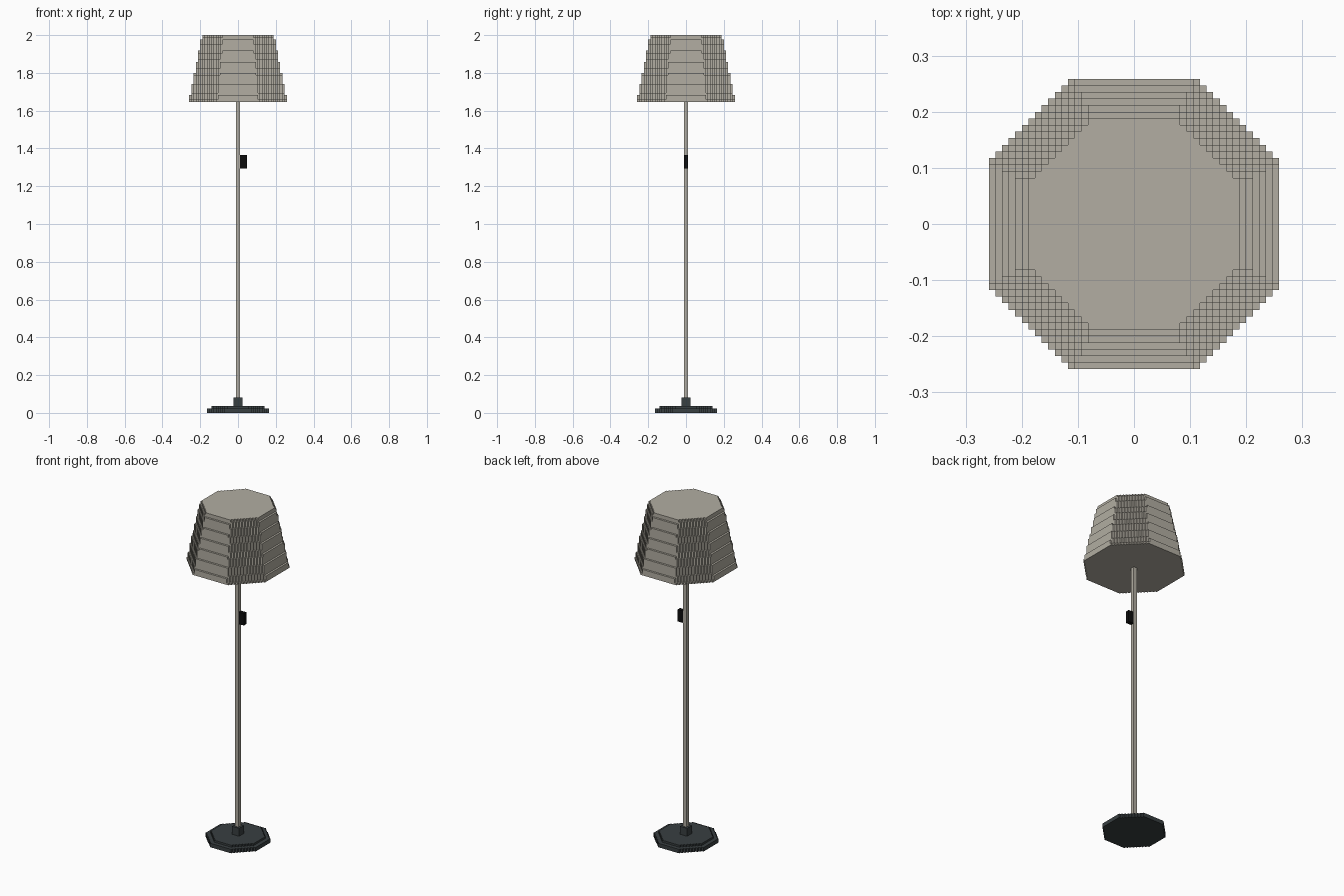
import bpy
import bmesh
import math

cube = bpy.data.objects.get("Cube")
if cube:
    bpy.data.objects.remove(cube, do_unlink=True)

U = 2 / 170  # size of one block


def material(name, rgb):
    mat = bpy.data.materials.new(name)
    mat.use_nodes = True
    color = (*rgb, 1)
    mat.diffuse_color = color
    mat.node_tree.nodes["Principled BSDF"].inputs["Base Color"].default_value = color
    return mat


def stepped_octagon(radius):
    """Outline of an octagon whose slanted sides are one-block stairs."""
    n = math.floor(radius + 0.5)
    flat = math.floor(radius * math.sqrt(2)) - n + 1
    quarter = [(n, flat)]
    for i in range(n - flat):
        quarter += [(n - i - 1, flat + i), (n - i - 1, flat + i + 1)]
    outline = []
    for _ in range(4):
        outline += quarter
        quarter = [(-y, x) for x, y in quarter]
    return outline


def rectangle(x0, x1, y0, y1):
    return [(x0, y0), (x1, y0), (x1, y1), (x0, y1)]


def stack(name, layers, mat):
    """Build stacked prisms from (outline, bottom, top), measured in blocks."""
    bm = bmesh.new()
    for index, (outline, bottom, top) in enumerate(layers):
        low = [bm.verts.new((x * U, y * U, bottom * U)) for x, y in outline]
        high = [bm.verts.new((x * U, y * U, top * U)) for x, y in outline]
        bm.faces.new(high)
        if index == 0:
            bm.faces.new(low[::-1])
        for a in range(len(low)):
            b = (a + 1) % len(low)
            bm.faces.new((low[a], low[b], high[b], high[a]))
    mesh = bpy.data.meshes.new(name)
    bm.to_mesh(mesh)
    bm.free()
    mesh.materials.append(mat)
    obj = bpy.data.objects.new(name, mesh)
    bpy.context.collection.objects.link(obj)
    return obj


beige = material("warm_beige", (0.445, 0.42, 0.36))
slate = material("dark_slate", (0.04, 0.05, 0.053))
black = material("black", (0.004, 0.004, 0.004))

# Two-tier foot and the socket holding the pole
stack("base", [(stepped_octagon(14), 0, 2), (stepped_octagon(12), 2, 3)], slate)
stack("pole_socket", [(rectangle(-2, 2, -2, 2), 3, 7)], slate)

# Pole and the switch on its left side
stack("pole", [(rectangle(-1, 1, -1, 1), 7, 140)], beige)
stack("switch", [(rectangle(1, 4, -1, 1), 110, 116)], black)

# Lampshade tapering in one-block layers
BOTTOM, ROWS = 140, 30
stack("lampshade", [(stepped_octagon(22 - 6 * k / ROWS), BOTTOM + k, BOTTOM + k + 1)
                    for k in range(ROWS)], beige)
